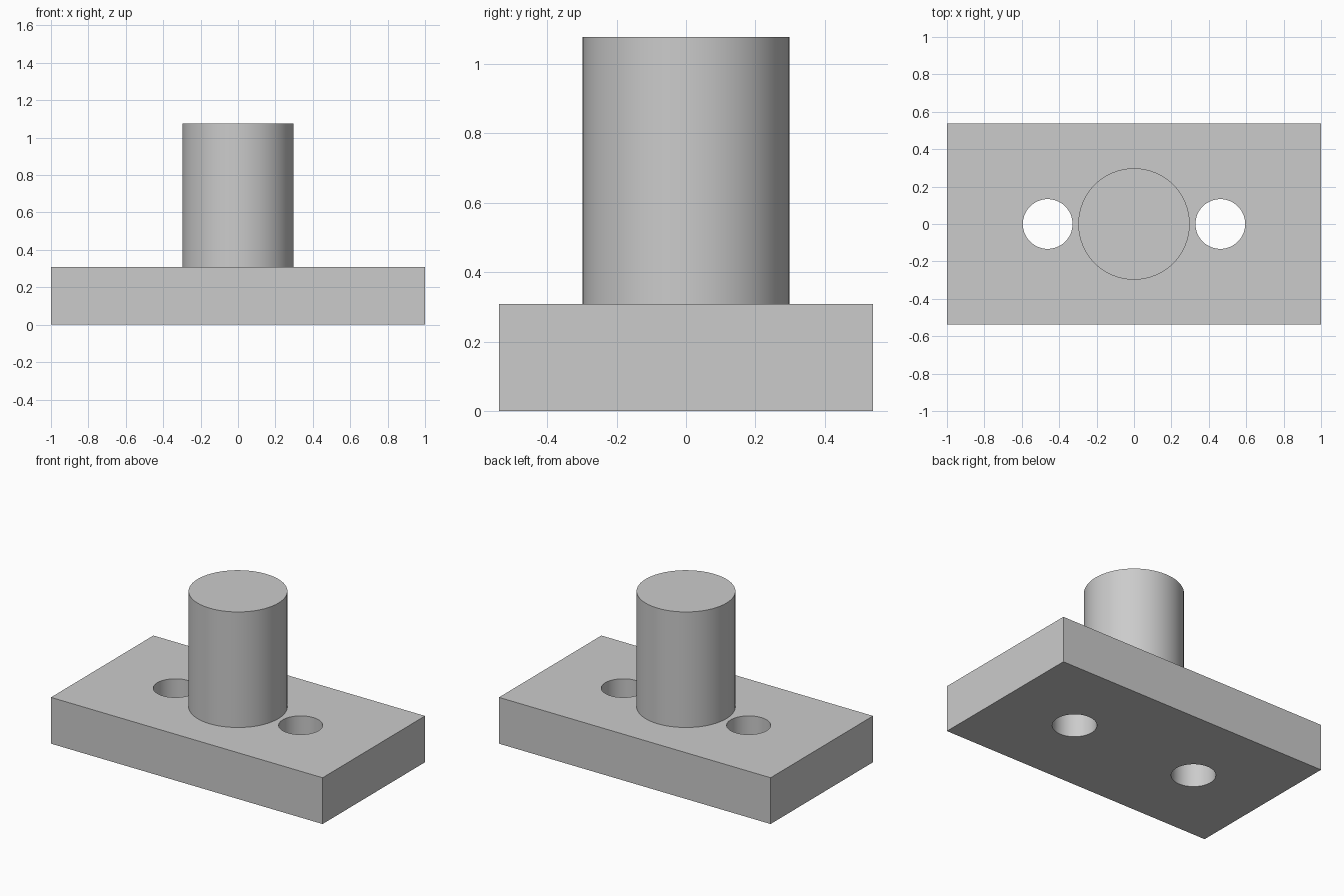
import bpy
import math

PLATE_SIZE = (2.0, 1.077, 0.308)
POST_RADIUS, POST_TOP = 0.298, 1.077
HOLE_RADIUS, HOLE_X = 0.133, 0.4615

default = bpy.data.objects.get("Cube")
if default:
    bpy.data.objects.remove(default, do_unlink=True)

# Single grey material
grey = bpy.data.materials.new("plain_grey")
grey.use_nodes = True
colour = (0.6, 0.6, 0.6, 1)
grey.diffuse_color = colour
grey.node_tree.nodes["Principled BSDF"].inputs["Base Color"].default_value = colour


def cylinder(name, radius, bottom, top, x=0):
    bpy.ops.mesh.primitive_cylinder_add(
        vertices=64, radius=radius, depth=top - bottom,
        location=(x, 0, (bottom + top) / 2))
    obj = bpy.context.object
    obj.name = name
    return obj


def finish(obj):
    obj.data.materials.clear()
    obj.data.materials.append(grey)
    bpy.ops.object.select_all(action="DESELECT")
    obj.select_set(True)
    bpy.context.view_layer.objects.active = obj
    bpy.ops.object.shade_smooth_by_angle(angle=math.radians(30))


# Rectangular base plate
thickness = PLATE_SIZE[2]
bpy.ops.mesh.primitive_cube_add(size=1, location=(0, 0, thickness / 2))
plate = bpy.context.object
plate.name = "base_plate"
plate.scale = PLATE_SIZE
bpy.ops.object.transform_apply(location=False, rotation=False, scale=True)

# Through holes on both sides of the post
for side in (-1, 1):
    cutter = cylinder("hole_cutter", HOLE_RADIUS, -0.1, thickness + 0.1, side * HOLE_X)
    cutter.hide_render = True
    bpy.context.view_layer.objects.active = plate
    cut = plate.modifiers.new("hole", "BOOLEAN")
    cut.operation = "DIFFERENCE"
    cut.solver = "EXACT"
    cut.object = cutter
    bpy.ops.object.modifier_apply(modifier=cut.name)
    bpy.data.objects.remove(cutter, do_unlink=True)
finish(plate)

# Central round post
finish(cylinder("round_post", POST_RADIUS, thickness, POST_TOP))
